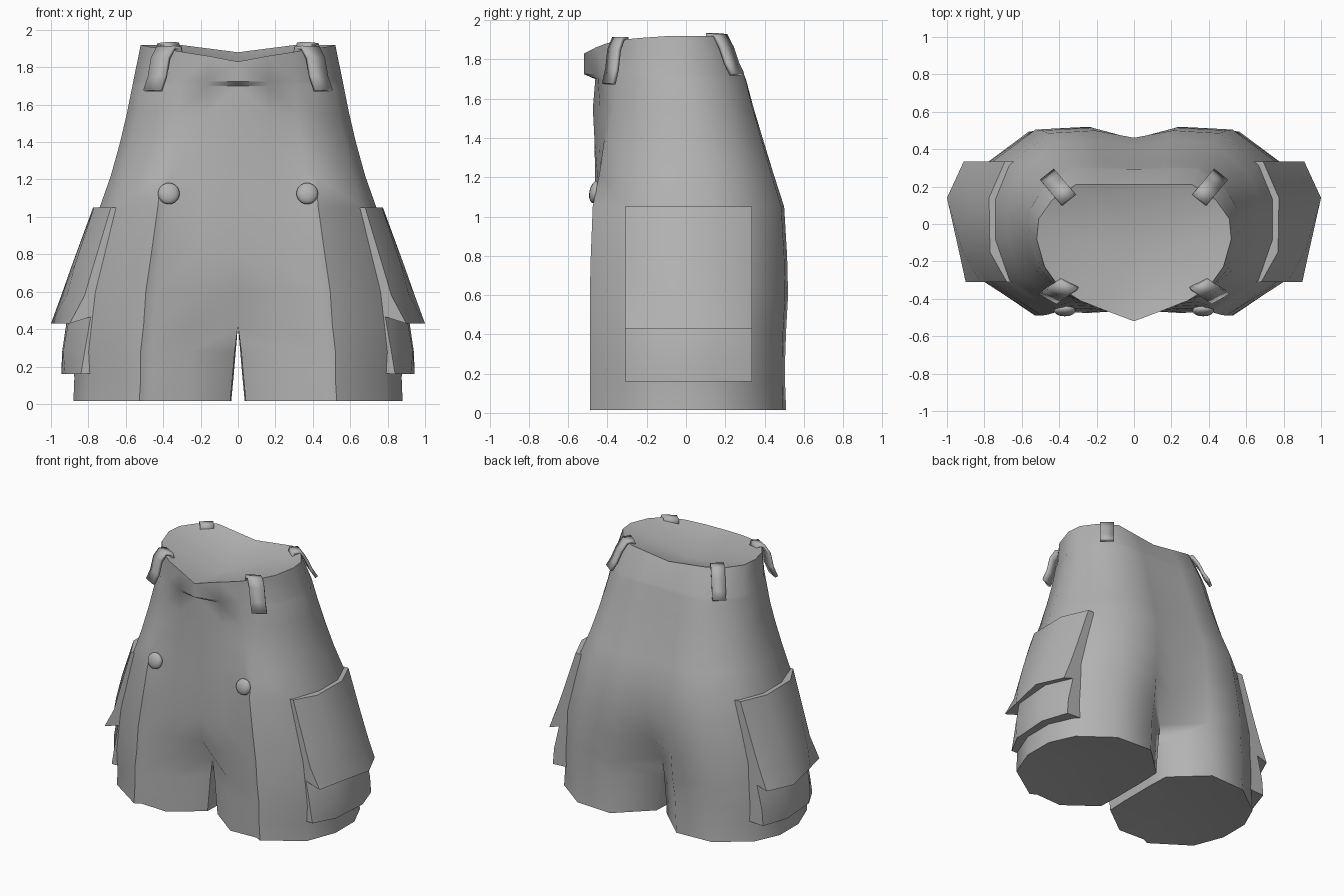
import bpy, bmesh, math
from mathutils import Vector, Matrix

cube = bpy.data.objects.get("Cube")
if cube:
    bpy.data.objects.remove(cube, do_unlink=True)

cloth = bpy.data.materials.new("grey cloth")
cloth.use_nodes = True
GREY = (0.45, 0.45, 0.45, 1)
cloth.diffuse_color = GREY
cloth.node_tree.nodes["Principled BSDF"].inputs["Base Color"].default_value = GREY


def finish(bm, name, angle=40, thickness=0):
    """Turn a left-half mesh into a mirrored, smooth-shaded object."""
    bmesh.ops.recalc_face_normals(bm, faces=bm.faces)
    me = bpy.data.meshes.new(name)
    bm.to_mesh(me)
    bm.free()
    ob = bpy.data.objects.new(name, me)
    bpy.context.collection.objects.link(ob)
    me.materials.append(cloth)
    bpy.ops.object.select_all(action='DESELECT')
    ob.select_set(True)
    bpy.context.view_layer.objects.active = ob
    bpy.ops.object.shade_smooth_by_angle(angle=math.radians(angle))
    if thickness:
        s = ob.modifiers.new("thickness", 'SOLIDIFY')
        s.thickness, s.offset = thickness, 0
    m = ob.modifiers.new("mirror", 'MIRROR')
    m.use_clip = True
    m.merge_threshold = 0.002
    return ob


def bridge(bm, a, b, closed=False):
    n = len(a)
    for i in range(n if closed else n - 1):
        j = (i + 1) % n
        bm.faces.new((a[i], a[j], b[j], b[i]))


# Half cross-sections from front centre round to back centre, as fractions
WAIST = [(0, -1), (.3, -.84), (.55, -.70), (.77, -.5), (.92, -.2), (1, .2),
         (.98, .5), (.84, .78), (.6, 1), (.3, 1), (0, 1)]
HIP = [(0, -.97), (.27, -.97), (.52, -.95), (.58, -1), (.9, -.64), (1, -.2),
       (1, .25), (.9, .62), (.62, .97), (.28, 1), (0, .92)]
RIM_DROP = [.09, .06, .04, .02, .01, 0, 0, 0, 0, .02, .04]


def section(z, a, front, back, blend, inset_f=0, inset_b=0, gap=0):
    pts = []
    for i, (w, h) in enumerate(zip(WAIST, HIP)):
        u, v = Vector(w).lerp(Vector(h), blend)
        y = (front + back) / 2 + v * (back - front) / 2
        y += inset_f if i == 0 else -inset_b if i == 10 else 0
        pts.append(Vector((gap + u * (a - gap), y, z)))
    return pts


# Shorts body: waist down to the crotch, then the leg
TORSO = [(1.92, .52, -.52, .21, 0), (1.725, .56, -.52, .295, .05),
         (1.70, .565, -.50, .305, .25, .035), (1.55, .595, -.48, .345, .45),
         (1.4, .63, -.475, .39, .65), (1.22, .68, -.475, .445, .85),
         (1.05, .74, -.475, .50, 1), (.8, .80, -.485, .515, 1, .01, .02),
         (.6, .85, -.49, .52, 1, .05, .08), (.42, .87, -.49, .51, 1, .17, .19)]
LEG = [(.28, .885, -.49, .505, 1, .17, .18, .018),
       (.14, .875, -.49, .505, 1, .17, .18, .03),
       (.015, .88, -.49, .51, 1, .17, .18, .042)]

bm = bmesh.new()
rings = []
for k, row in enumerate(TORSO):
    pts = section(*row)
    if k == 0:
        for p, d in zip(pts, RIM_DROP):
            p.z -= d
    rings.append([bm.verts.new(p) for p in pts])
for a, b in zip(rings, rings[1:]):
    bridge(bm, a, b)


def inner(x, z):
    """Inseam points, back to front."""
    return [bm.verts.new((x, y, z)) for y in (.13, -.01, -.15)]


loop = rings[-1] + inner(0, .43)
for row in LEG:
    nxt = [bm.verts.new(p) for p in section(*row)] + inner(row[7] - .006, row[0])
    bridge(bm, loop, nxt, True)
    loop = nxt

# Sunken lining inside the waist and the leg opening
centre = bm.verts.new((0, -.12, 1.77))
for a, b in zip(rings[0], rings[0][1:]):
    bm.faces.new((a, b, centre))
centre = bm.verts.new((.46, 0, .06))
for i, v in enumerate(loop):
    bm.faces.new((v, loop[(i + 1) % len(loop)], centre))
finish(bm, "shorts_body", 48)


# Side pockets: outer panel of rows, closed back into the cloth
def pocket(name, ys, rows, depth, lift):
    bm = bmesh.new()
    outer, back = [], []
    for k, (z, xs) in enumerate(rows):
        up = lift if k == len(rows) - 1 else 0
        outer.append([bm.verts.new((x, y, z)) for x, y in zip(xs, ys)])
        back.append([bm.verts.new((x - depth, y, z + up)) for x, y in zip(xs, ys)])
    for grid in (outer, back):
        for a, b in zip(grid, grid[1:]):
            bridge(bm, a, b)
    bridge(bm, outer[0], back[0])
    bridge(bm, outer[-1], back[-1])
    for c in (0, -1):
        bridge(bm, [r[c] for r in outer], [r[c] for r in back])
    finish(bm, name, 42)


YS = (-.31, -.15, .14, .335)
pocket("pocket_flap", YS,
       [(1.05, (.68, .77, .775, .69)), (.75, (.77, .87, .885, .79)),
        (.58, (.82, .915, .945, .85)), (.43, (.90, .935, 1.0, .91))], .22, .07)
pocket("pocket_pouch", YS,
       [(.95, (.66, .75, .75, .68)), (.45, (.79, .905, .915, .83)),
        (.28, (.82, .935, .94, .87)), (.16, (.84, .925, .945, .88))], .2, .01)


# Belt loops folded over the waistband
def belt_loop(name, base, out, side, width, path):
    bm = bmesh.new()
    base, out = Vector(base), Vector(out).normalized()
    side = Vector(side).normalized() * width / 2
    rows = []
    for o, z in path:
        p = base + out * o + Vector((0, 0, z))
        rows.append([bm.verts.new(p - side), bm.verts.new(p + side)])
    for a, b in zip(rows, rows[1:]):
        bridge(bm, a, b)
    finish(bm, name, 50, .022)


belt_loop("front_belt_loop", (.36, -.33, 0), (.83, -.55, 0), (.87, .48, 0), .105,
          [(-.02, 1.85), (-.01, 1.905), (.03, 1.905), (.065, 1.85), (.085, 1.75), (.115, 1.675)])
belt_loop("back_belt_loop", (.35, .13, 0), (.65, .76, 0), (.78, -.62, 0), .095,
          [(0, 1.87), (.01, 1.925), (.06, 1.92), (.10, 1.86), (.135, 1.78), (.17, 1.725)])

# Front buttons
bm = bmesh.new()
bmesh.ops.create_uvsphere(bm, u_segments=16, v_segments=10, radius=.058,
                          matrix=Matrix.Translation((.37, -.463, 1.125))
                          @ Matrix.Rotation(math.radians(-12), 4, 'X')
                          @ Matrix.Diagonal((1, .5, 1, 1)))
finish(bm, "front_button", 60)
